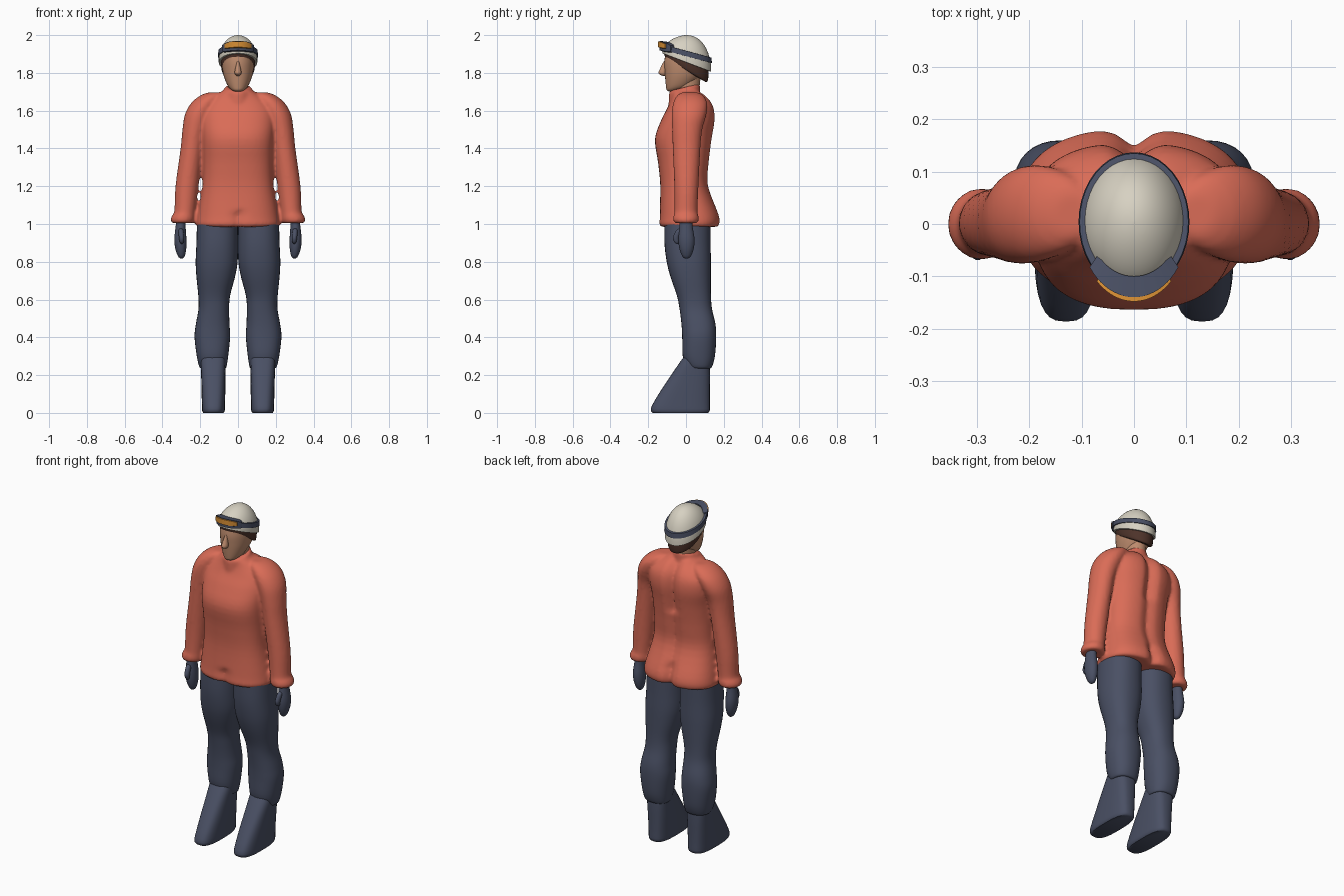
import bpy, bmesh, math
from mathutils import Vector


def material(name, rgb):
    m = bpy.data.materials.new(name)
    m.diffuse_color = (*rgb, 1)
    return m


RED = material("coral red", (0.70, 0.15, 0.095))
NAVY = material("slate navy", (0.068, 0.08, 0.128))
WHITE = material("warm white", (0.68, 0.64, 0.54))
SKIN = material("skin", (0.51, 0.26, 0.155))
BROWN = material("dark brown", (0.075, 0.033, 0.023))
AMBER = material("amber", (0.70, 0.28, 0.035))


def spline(rings, steps):
    """Catmull-Rom interpolation of the ring parameters."""
    if steps < 2:
        return rings
    out = []
    for i in range(len(rings) - 1):
        p = [rings[max(0, min(len(rings) - 1, i + k))] for k in (-1, 0, 1, 2)]
        for s in range(steps):
            t = s / steps
            out.append([0.5 * (2 * b + (c - a) * t + (2 * a - 5 * b + 4 * c - d) * t * t
                               + (3 * b - a - 3 * c + d) * t ** 3) for a, b, c, d in zip(*p)])
    return out + [rings[-1]]


def loft(bm, rings, n=32, power=2.0, steps=4):
    """Skin superellipse rings (x, y, z, rx, ry, tilt) and cap both ends."""
    rows = []
    for x, y, z, rx, ry, tilt in spline([tuple(r) + (0,) * (6 - len(r)) for r in rings], steps):
        row = []
        for i in range(n):
            a = 2 * math.pi * i / n
            c, s = math.cos(a), math.sin(a)
            px = x + rx * math.copysign(abs(c) ** (2 / power), c)
            py = y + ry * math.copysign(abs(s) ** (2 / power), s)
            row.append(bm.verts.new((px, py, z + tilt * py)))
        rows.append(row)
    for a, b in zip(rows, rows[1:]):
        for i in range(n):
            j = (i + 1) % n
            bm.faces.new((a[i], a[j], b[j], b[i]))
    bm.faces.new(rows[0][::-1])
    bm.faces.new(rows[-1])


def finish(name, bm, mat, angle=50):
    bmesh.ops.recalc_face_normals(bm, faces=bm.faces)
    me = bpy.data.meshes.new(name)
    bm.to_mesh(me)
    bm.free()
    me.materials.append(mat)
    me.shade_smooth()
    me.set_sharp_from_angle(angle=math.radians(angle))
    ob = bpy.data.objects.new(name, me)
    bpy.context.collection.objects.link(ob)
    return ob


def part(name, rings, mat, **kw):
    bm = bmesh.new()
    loft(bm, rings, **kw)
    return finish(name, bm, mat)


def side(rings, s):
    return [(r[0] * s,) + tuple(r[1:]) for r in rings]


def arc_block(name, inner, outer, half, z, h, tilt, mat, n=20):
    """Curved block wrapped round the front of the helmet."""
    bm = bmesh.new()
    rows = []
    for i in range(n + 1):
        t = 2 * i / n - 1
        a = half * t
        hh = h * (1 - 0.35 * abs(t) ** 4)
        row = []
        for (rx, ry), dz in ((inner, -hh), (outer, -hh * 0.8), (outer, hh * 0.8), (inner, hh)):
            y = -ry * math.cos(a)
            row.append(bm.verts.new((rx * math.sin(a), y, z + dz + tilt * y)))
        rows.append(row)
    for a, b in zip(rows, rows[1:]):
        for k in range(4):
            m = (k + 1) % 4
            bm.faces.new((a[k], a[m], b[m], b[k]))
    bm.faces.new(rows[0])
    bm.faces.new(rows[-1][::-1])
    finish(name, bm, mat, 40)


# Jacket: torso, collar and sleeves fused into one skin
bm = bmesh.new()
loft(bm, [(0, .018, .985, .212, .150), (0, .018, 1.0, .222, .162), (0, .018, 1.05, .216, .158),
          (0, -.008, 1.2, .188, .128), (0, -.012, 1.32, .184, .135), (0, -.012, 1.45, .19, .152),
          (0, .012, 1.55, .198, .143), (0, .026, 1.62, .185, .122), (0, .02, 1.67, .135, .098),
          (0, .0, 1.705, .08, .075)], n=64, power=2.5)
for v in bm.verts:  # crease down the back and at the front hem
    g = math.exp(-(v.co.x / 0.03) ** 2)
    if v.co.y > 0.05:
        v.co.y -= g * (0.035 if v.co.z < 1.12 or v.co.z > 1.4 else 0.018)
    elif v.co.y < -0.05 and v.co.z < 1.06:
        v.co.y += g * 0.015
loft(bm, [(0, -.008, 1.63, .082, .085, .25), (0, -.008, 1.69, .077, .083, .25),
          (0, -.008, 1.722, .072, .08, .25), (0, -.008, 1.726, .06, .065, .25)])
SLEEVE = [(.293, 0, 1.005, .055, .058), (.293, 0, 1.02, .064, .068), (.288, 0, 1.045, .061, .066),
          (.281, 0, 1.07, .056, .061), (.27, .002, 1.2, .061, .064), (.244, .003, 1.4, .060, .073),
          (.230, .006, 1.5, .064, .080), (.208, .016, 1.58, .073, .092),
          (.176, .022, 1.64, .072, .09), (.14, .022, 1.68, .06, .07), (.12, .02, 1.697, .035, .04)]
for s in (1, -1):
    loft(bm, side(SLEEVE, s))
jacket = finish("jacket", bm, RED)
rm = jacket.modifiers.new("fuse", "REMESH")
rm.mode = "VOXEL"
rm.voxel_size = 0.009
rm.use_smooth_shade = True
sm = jacket.modifiers.new("soften", "SMOOTH")
sm.factor = 0.5
sm.iterations = 4

# Trousers, boots and mittens, mirrored
LEG = [(.13, .075, .235, .062, .052), (.133, .072, .245, .072, .066), (.135, .068, .3, .083, .085),
       (.136, .07, .4, .094, .09), (.134, .066, .47, .089, .09), (.128, .052, .55, .081, .086),
       (.126, .042, .62, .084, .090), (.118, .025, .72, .102, .107), (.113, .015, .8, .111, .117),
       (.110, .008, .9, .110, .122), (.109, .008, 1.02, .108, .122)]
BOOT = [(.13, -.03, 0, .054, .147), (.13, -.03, .012, .060, .156), (.13, -.027, .04, .061, .153),
        (.13, -.003, .12, .063, .129), (.131, .024, .2, .064, .103), (.132, .05, .28, .065, .074),
        (.132, .062, .32, .058, .055)]
MITTEN = [(.3, 0, 1.04, .024, .03), (.304, 0, .98, .027, .036), (.305, .002, .92, .032, .043),
          (.303, .003, .87, .029, .038), (.30, .003, .83, .018, .023), (.299, .003, .817, .006, .008)]
THUMB = [(.298, -.045, .895, .004, .004), (.298, -.05, .905, .011, .013),
         (.299, -.052, .93, .014, .017), (.302, -.035, .965, .013, .018), (.303, -.02, .98, .006, .01)]
for s, tag in ((1, "left"), (-1, "right")):
    part("trouser_leg_" + tag, side(LEG, s), NAVY, power=2.3)
    part("boot_" + tag, side(BOOT, s), NAVY, power=2.9, steps=2)
    part("mitten_" + tag, side(MITTEN, s), NAVY, n=20)
    part("thumb_" + tag, side(THUMB, s), NAVY, n=14)

# Head
part("neck", [(0, .012, 1.62, .058, .062), (0, .008, 1.7, .054, .062), (0, .01, 1.8, .055, .07)], SKIN)
part("face", [(0, -.07, 1.702, .018, .02), (0, -.062, 1.71, .034, .04), (0, -.04, 1.73, .053, .066),
              (0, -.02, 1.77, .071, .09), (0, -.008, 1.81, .081, .105), (0, 0, 1.86, .085, .115),
              (0, 0, 1.92, .08, .105)], SKIN, power=2.1)
part("nose", [(0, -.112, 1.784, .006, .008), (0, -.12, 1.79, .014, .018), (0, -.124, 1.802, .018, .022),
              (0, -.118, 1.825, .014, .018), (0, -.112, 1.85, .008, .012), (0, -.108, 1.865, .004, .006)],
     SKIN, n=16)
part("hair", [(0, .002, 1.812, .074, .100, -.58), (0, .002, 1.82, .086, .112, -.57),
              (0, .002, 1.85, .091, .118, -.45), (0, .002, 1.88, .091, .118, -.38)], BROWN)

# Helmet dome with a rim that drops towards the back
dome = [(0, .004, 1.856, .092, .118, -.38), (0, .004, 1.857, .102, .129, -.38)]
for i in range(1, 13):
    a = math.radians(89 * i / 12)
    t = math.sin(a)
    dome.append((0, .004, 1.86 + .14 * t, .103 * math.cos(a), .130 * math.cos(a), -.38 * (1 - t)))
part("helmet", dome, WHITE, n=40, steps=1)

# Goggles: strap, frame and lens
part("goggle_strap", [(0, .004, 1.888, .09, .115, -.27), (0, .004, 1.889, .106, .133, -.27),
                      (0, .004, 1.917, .104, .131, -.27), (0, .004, 1.918, .085, .11, -.27)],
     NAVY, n=40, steps=1)
arc_block("goggle_frame", (.085, .10), (.105, .14), math.radians(54), 1.907, .031, -.27, NAVY)
arc_block("goggle_lens", (.10, .13), (.106, .148), math.radians(42), 1.912, .019, -.27, AMBER)
